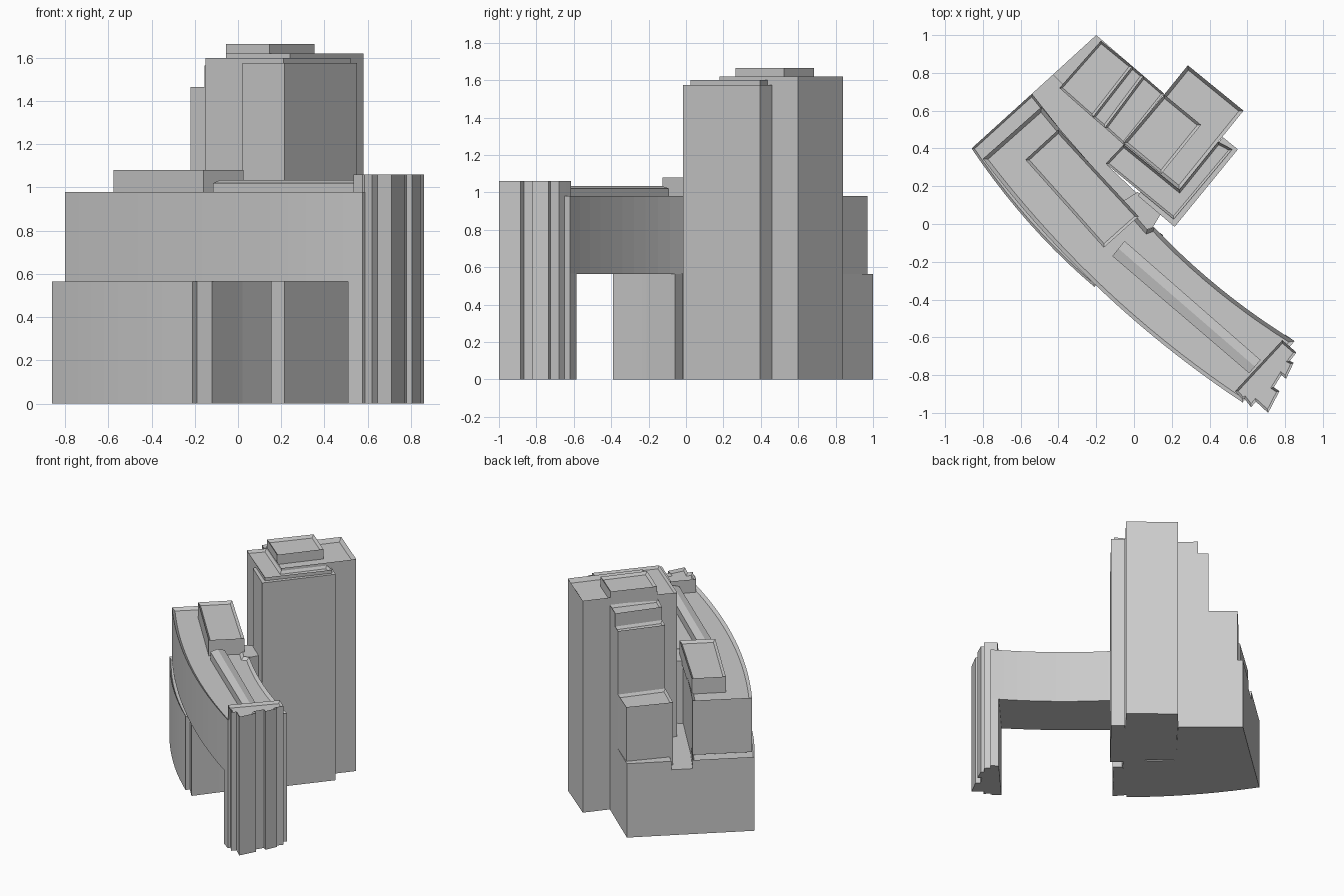
import bpy, bmesh

if "Cube" in bpy.data.objects:
    bpy.data.objects.remove(bpy.data.objects["Cube"])

# One flat colour for the whole massing model
grey = bpy.data.materials.new("light_grey")
grey.diffuse_color = (0.6, 0.6, 0.6, 1)
grey.use_nodes = True
grey.node_tree.nodes["Principled BSDF"].inputs["Base Color"].default_value = grey.diffuse_color


def finish(name, bm):
    bmesh.ops.recalc_face_normals(bm, faces=bm.faces)
    me = bpy.data.meshes.new(name)
    bm.to_mesh(me)
    bm.free()
    me.materials.append(grey)
    ob = bpy.data.objects.new(name, me)
    bpy.context.collection.objects.link(ob)
    return ob


def prism(name, pts, z0, z1, rim=0.0, drop=0.02):
    """Extruded outline; rim > 0 sinks the roof behind a parapet."""
    bm = bmesh.new()
    base = bm.faces.new([bm.verts.new((x, y, z0)) for x, y in pts])
    ext = bmesh.ops.extrude_face_region(bm, geom=[base], use_keep_orig=True)["geom"]
    for v in ext:
        if isinstance(v, bmesh.types.BMVert):
            v.co.z = z1
    bmesh.ops.recalc_face_normals(bm, faces=bm.faces)
    if rim:
        top = max(bm.faces, key=lambda f: f.calc_center_median().z)
        bmesh.ops.inset_region(bm, faces=[top], thickness=rim, use_even_offset=True)
        bmesh.ops.translate(bm, verts=list(top.verts), vec=(0, 0, -drop))
    return finish(name, bm)


def curve(p, m, q, n):
    """Parabola from p through m (halfway) to q."""
    out = []
    for i in range(n + 1):
        t = i / n
        a, b, c = (1 - t) * (1 - 2 * t), 4 * t * (1 - t), t * (2 * t - 1)
        out.append((a * p[0] + b * m[0] + c * q[0], a * p[1] + b * m[1] + c * q[1]))
    return out


# Curved podium under the slab, podium under the tower, sunken lane between
podium_front = curve((-0.86, 0.40), (-0.555, 0.005), (-0.21, -0.333), 10)
prism("curved_podium", podium_front + [
    (-0.19, -0.31), (-0.12, -0.39), (0.0, -0.235), (0.02, -0.21), (0.155, -0.06),
    (0.10, -0.02), (0.07, -0.03), (-0.39, 0.50), (-0.54, 0.69)], 0, 0.565, 0.012)
prism("tower_podium", [(-0.43, 0.79), (-0.2, 1.0), (0.16, 0.69), (-0.055, 0.42)], 0, 0.565)
prism("lane_floor", [(-0.54, 0.69), (-0.43, 0.79), (-0.055, 0.42), (-0.15, 0.32),
                     (0.05, 0.13), (0.07, -0.03), (-0.39, 0.50)], 0, 0.5)

# Long curved slab bridging to the far leg
slab_front = curve((-0.80, 0.345), (-0.165, -0.36), (0.575, -0.945), 18)
slab_back = curve((0.85, -0.62), (0.455, -0.34), (0.106, -0.016), 10)
prism("curved_slab", slab_front + slab_back + [(0.07, -0.03), (-0.39, 0.50), (-0.49, 0.62)],
      0.565, 0.98, 0.02)
prism("slab_leg", [(0.51, -0.90), (0.575, -0.945), (0.85, -0.62), (0.80, -0.585)], 0, 0.566)

# Notched end tower
prism("end_tower", [(0.535, -0.885), (0.575, -0.93), (0.585, -0.925), (0.62, -0.97),
                    (0.645, -0.94), (0.71, -1.0), (0.77, -0.885), (0.74, -0.865),
                    (0.78, -0.80), (0.805, -0.82), (0.845, -0.735), (0.825, -0.725),
                    (0.86, -0.68), (0.82, -0.645), (0.785, -0.615)], 0, 1.06, 0.012)

# Roof box and long skylight on the slab
prism("slab_roof_box", [(-0.575, 0.34), (-0.40, 0.50), (0.025, 0.04), (-0.16, -0.125)],
      0.95, 1.08, 0.015)
light = prism("skylight", [(-0.115, -0.17), (-0.05, -0.09), (0.67, -0.72), (0.61, -0.79)],
              0.95, 1.02)
bm = bmesh.new()
bm.from_mesh(light.data)
ends = [e for e in bm.edges if all(v.co.z > 1 for v in e.verts) and e.calc_length() < 0.3]
cut = bmesh.ops.subdivide_edges(bm, edges=ends, cuts=1)
ridge = [v for v in cut["geom_inner"] if isinstance(v, bmesh.types.BMVert)]
for v in ridge:
    v.co.z = 1.035
if not bm.edges.get(ridge):
    bmesh.ops.connect_verts(bm, verts=ridge)
bm.to_mesh(light.data)
bm.free()

# Link between slab and tower
prism("tower_link", [(-0.06, 0.12), (0.02, 0.17), (0.14, 0.05), (0.10, -0.016), (0.07, -0.03)],
      0, 0.975)

# Main tower, its two front layers and the penthouse
prism("main_tower", [(-0.055, 0.42), (0.24, 0.18), (0.58, 0.60), (0.285, 0.84)],
      0, 1.62, 0.018, 0.03)
prism("front_layer", [(-0.15, 0.32), (0.21, 0.025), (0.52, 0.395), (0.445, 0.435),
                      (0.24, 0.18), (-0.055, 0.42)], 0, 1.6, 0.012)
prism("outer_front_layer", [(0.02, 0.15), (0.215, -0.015), (0.55, 0.395), (0.47, 0.46),
                            (0.24, 0.18), (0.1, 0.25)], 0, 1.575)
prism("penthouse", [(-0.055, 0.43), (0.145, 0.265), (0.355, 0.525), (0.16, 0.685)],
      1.5, 1.665, 0.015)

# Rear wing stepping up towards the tower
stations = [((-0.395, 0.72), (-0.175, 0.97)), ((-0.22, 0.565), (-0.01, 0.835)),
            ((-0.155, 0.51), (0.05, 0.785)), ((-0.055, 0.42), (0.16, 0.69))]
for i, z in enumerate((0.98, 1.465, 1.565)):
    (a, b), (c, d) = stations[i], stations[i + 1]
    prism(f"rear_wing_step_{i + 1}", [a, c, d, b], 0, z, 0.012)
